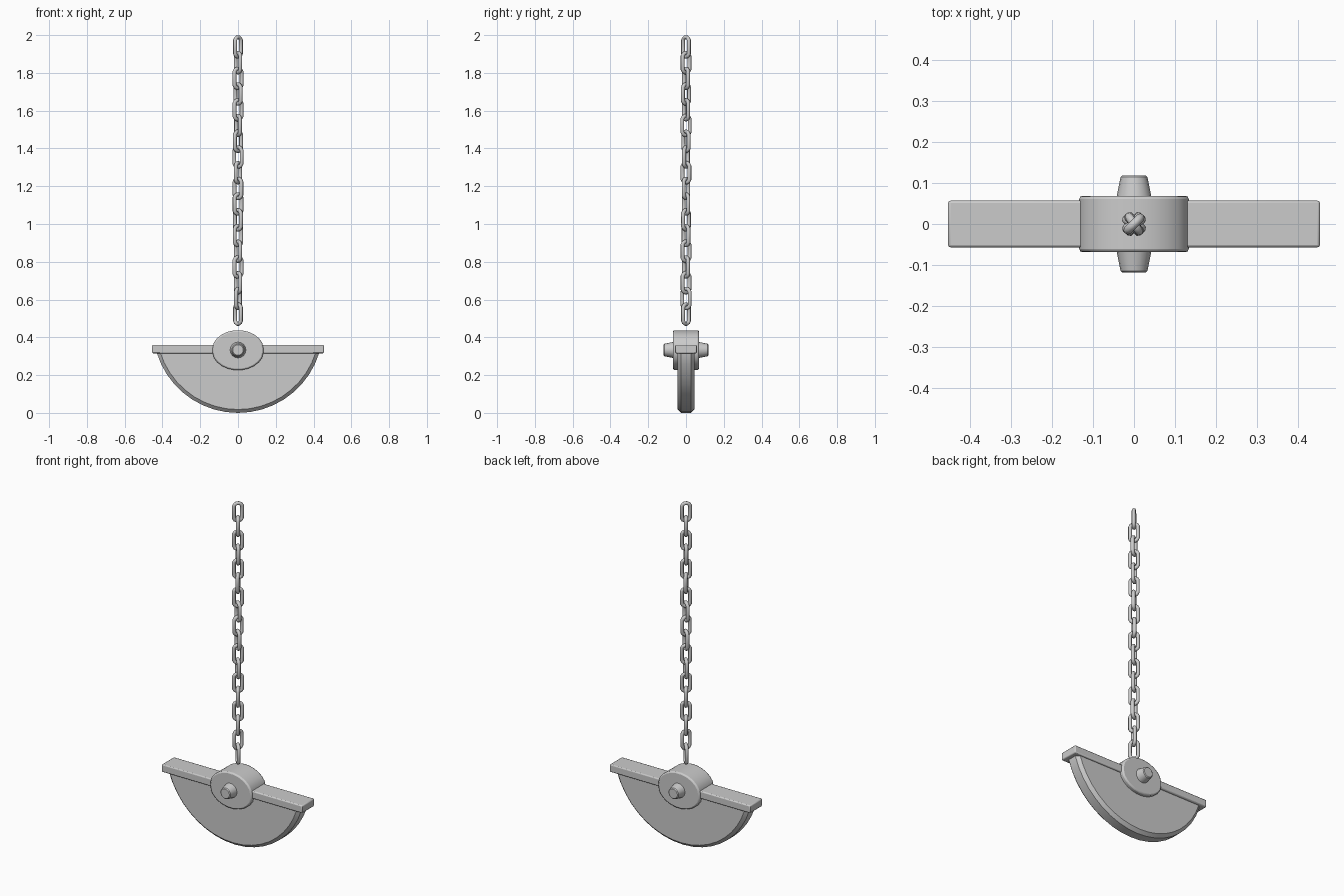
import bpy, bmesh, math, random
from mathutils import Matrix, Vector

if "Cube" in bpy.data.objects:
    bpy.data.objects.remove(bpy.data.objects["Cube"])

random.seed(4)


def finish(name, bm, angle=35):
    bmesh.ops.recalc_face_normals(bm, faces=bm.faces)
    me = bpy.data.meshes.new(name)
    bm.to_mesh(me)
    bm.free()
    ob = bpy.data.objects.new(name, me)
    bpy.context.collection.objects.link(ob)
    bpy.ops.object.select_all(action='DESELECT')
    ob.select_set(True)
    bpy.context.view_layer.objects.active = ob
    bpy.ops.object.shade_smooth_by_angle(angle=math.radians(angle))
    return ob


def bevel(ob, width, segments=1, limit=50):
    mod = ob.modifiers.new("edge_bevel", 'BEVEL')
    mod.width = width
    mod.segments = segments
    mod.limit_method = 'ANGLE'
    mod.angle_limit = math.radians(limit)


def extrude_xz(name, pts, half, angle=35):
    """Solid from an x-z outline, thickness along y."""
    bm = bmesh.new()
    rings = [[bm.verts.new((x, y, z)) for x, z in pts] for y in (-half, half)]
    n = len(pts)
    bm.faces.new(rings[0])
    bm.faces.new(rings[1][::-1])
    for i in range(n):
        j = (i + 1) % n
        bm.faces.new((rings[0][i], rings[0][j], rings[1][j], rings[1][i]))
    return finish(name, bm, angle)


# half-moon blade with chamfered rim
R, cz = 0.45, 0.458
a0 = math.asin(0.43 / R)
steps = 18
arc = [(R * math.sin(a), cz - R * math.cos(a))
       for a in (-a0 + 2 * a0 * i / steps for i in range(steps + 1))]
arc = [(x, max(z, 0) * 1.0) for x, z in arc]
low = min(z for x, z in arc)
arc = [(x, z - low) for x, z in arc]
blade = extrude_xz("blade", arc + [(0.43, 0.34), (-0.43, 0.34)], 0.045)
bevel(blade, 0.018)

# crossbar on top of the blade
bar = extrude_xz("crossbar", [(-0.455, 0.315), (0.455, 0.315),
                              (0.455, 0.36), (-0.455, 0.36)], 0.057)
bevel(bar, 0.006, 2)

# oval hub with blunt ends
pts = []
for i in range(24):
    a = 2 * math.pi * (i + 0.5) / 24
    pts.append((max(-0.134, min(0.134, 0.138 * math.cos(a))),
                0.332 + 0.106 * math.sin(a)))
hub = extrude_xz("hub", pts, 0.069)
bevel(hub, 0.008, 2)

# tapered pegs on both faces
for side, name in ((-1, "front_peg"), (1, "back_peg")):
    bm = bmesh.new()
    rot = Matrix.Rotation(-side * math.pi / 2, 4, 'X')
    bmesh.ops.create_cone(bm, cap_ends=True, segments=16, radius1=0.044,
                          radius2=0.032, depth=0.06,
                          matrix=Matrix.Translation((0, side * 0.089, 0.333)) @ rot)
    bevel(finish(name, bm), 0.004)

# chain of interlocking links, alternately turned a quarter
wire, half_w, count = 0.0105, 0.0225, 18
top, bottom = 2.0, 0.46
pitch = (top - bottom - 4 * wire) / count
length = pitch + 4 * wire
straight = length / 2 - wire - half_w
SEG, SIDES = 12, 8
for k in range(count):
    bm = bmesh.new()
    rings = []
    for i in range(SEG):
        a = 2 * math.pi * (i + 0.5) / SEG
        out = Vector((math.cos(a), 0, math.sin(a)))
        c = out * half_w + Vector((0, 0, math.copysign(straight, out.z)))
        ring = []
        for j in range(SIDES):
            b = 2 * math.pi * j / SIDES
            ring.append(bm.verts.new(c + out * wire * math.cos(b)
                                     + Vector((0, wire * math.sin(b), 0))))
        rings.append(ring)
    for i in range(SEG):
        p, q = rings[i], rings[(i + 1) % SEG]
        for j in range(SIDES):
            m = (j + 1) % SIDES
            bm.faces.new((p[j], p[m], q[m], q[j]))
    link = finish("chain_link_%02d" % (k + 1), bm, 50)
    twist = 0 if k in (0, count - 1) else random.uniform(-20, 20)
    link.rotation_euler.z = math.radians(45 + 90 * (k % 2) + twist)
    link.location.z = top - length / 2 - k * pitch
